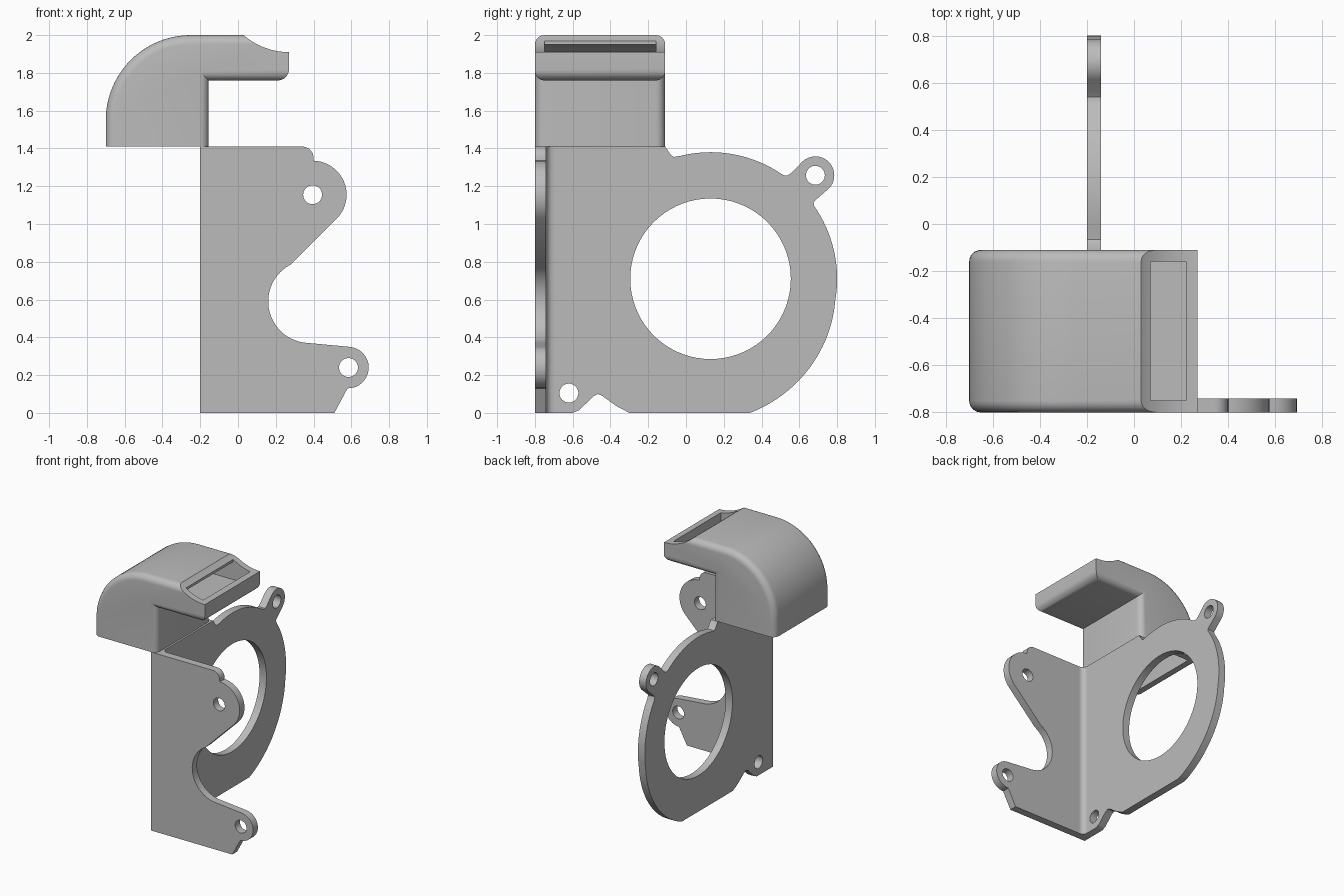
import bpy, bmesh
from math import cos, sin, radians
from mathutils import Matrix, Vector

if "Cube" in bpy.data.objects:
    bpy.data.objects.remove(bpy.data.objects["Cube"])

grey = bpy.data.materials.new("plain grey")
grey.use_nodes = True
COLOR = (0.5, 0.5, 0.5, 1)
grey.diffuse_color = COLOR
grey.node_tree.nodes["Principled BSDF"].inputs["Base Color"].default_value = COLOR

T = 0.06                    # plate thickness
FRONT, BACK = -0.8, -0.11   # duct depth
SEAM = 1.41                 # where the duct meets the plates


def arc(cx, cy, r, a0, a1, n=16, r_end=None):
    """Points along an arc; the radius may grow towards r_end."""
    r_end = r_end or r
    pts = []
    for i in range(n + 1):
        t = i / n
        a = radians(a0 + (a1 - a0) * t)
        q = r + (r_end - r) * t
        pts.append((cx + q * cos(a), cy + q * sin(a)))
    return pts


def add(name, mesh):
    ob = bpy.data.objects.new(name, mesh)
    bpy.context.collection.objects.link(ob)
    return ob


def baked(ob):
    bpy.context.view_layer.update()
    return bpy.data.meshes.new_from_object(
        ob.evaluated_get(bpy.context.evaluated_depsgraph_get()))


def finish(ob):
    ob.data.materials.clear()
    ob.data.materials.append(grey)
    bpy.ops.object.select_all(action="DESELECT")
    ob.select_set(True)
    bpy.context.view_layer.objects.active = ob
    bpy.ops.object.shade_smooth_by_angle(angle=radians(30))


def plate(name, outline, holes, axes):
    """Flat sheet with holes; axes places its local x, y, z and origin."""
    cu = bpy.data.curves.new(name, "CURVE")
    cu.dimensions, cu.fill_mode, cu.extrude = "2D", "BOTH", T / 2
    for pts in [outline] + holes:
        sp = cu.splines.new("POLY")
        sp.points.add(len(pts) - 1)
        for p, (a, b) in zip(sp.points, pts):
            p.co = (a, b, 0, 1)
        sp.use_cyclic_u = True
    temp = add("temp", cu)
    me = baked(temp)
    bpy.data.objects.remove(temp)
    bm = bmesh.new()
    bm.from_mesh(me)
    bmesh.ops.remove_doubles(bm, verts=bm.verts, dist=0.0005)
    bm.transform(axes)
    bmesh.ops.recalc_face_normals(bm, faces=bm.faces)
    bm.to_mesh(me)
    bm.free()
    finish(add(name, me))


def prism(name, profile, y0, y1, round_edge=None, radius=0.05):
    """XZ profile swept along y; rim edges passing round_edge are rounded."""
    bm = bmesh.new()
    f = bm.faces.new([bm.verts.new((x, y0, z)) for x, z in profile])
    new = bmesh.ops.extrude_face_region(bm, geom=[f])["geom"]
    bmesh.ops.translate(bm, vec=(0, y1 - y0, 0),
                        verts=[v for v in new if isinstance(v, bmesh.types.BMVert)])
    bmesh.ops.recalc_face_normals(bm, faces=bm.faces)
    if round_edge:
        rim = [e for e in bm.edges
               if abs(e.verts[0].co.y - e.verts[1].co.y) < 1e-5
               and round_edge((e.verts[0].co + e.verts[1].co) / 2)]
        bmesh.ops.bevel(bm, geom=rim, offset=radius, segments=6,
                        profile=0.5, affect="EDGES")
    me = bpy.data.meshes.new(name)
    bm.to_mesh(me)
    bm.free()
    return add(name, me)


def hole(x, y, r=0.05, n=32):
    return arc(x, y, r, 0, 360, n)[:-1]


def frame(x_axis, y_axis, z_axis, origin):
    m = Matrix((x_axis, y_axis, z_axis)).transposed().to_4x4()
    m.translation = Vector(origin)
    return m


# Front mounting plate: two rounded lugs with a scooped gap between them
front_outline = (
    [(-0.2, 0), (0.51, 0), (0.58, 0.13)]
    + arc(0.582, 0.24, 0.11, -80, 84)
    + arc(0.38, 0.59, 0.22, 262, 118, 24)
    + arc(0.395, 1.155, 0.18, -43, 88, 20)
    + arc(0.34, 1.35, 0.06, 0, 90, 8)
    + [(-0.2, SEAM)])
plate("front_plate", front_outline, [hole(0.395, 1.155), hole(0.585, 0.24)],
      frame((1, 0, 0), (0, 0, 1), (0, -1, 0), (0, FRONT + T / 2, 0)))

# Side plate: ring around the blower intake with a screw ear and a foot
side_outline = (
    [(FRONT, 0), (-0.6, 0), (-0.565, 0.015)]
    + [(-0.49, 0.088), (-0.465, 0.1), (-0.44, 0.088), (-0.37, 0.037), (-0.3, 0)]
    + arc(0.13, 0.71, 0.74, -73.5, -10, 24, 0.67)
    + arc(0.13, 0.71, 0.67, -7, 35, 16)
    + [(0.675, 1.115), (0.69, 1.13)]
    + arc(0.685, 1.258, 0.1, -45, 135, 20)
    + [(0.56, 1.272), (0.54, 1.258), (0.52, 1.258)]
    + arc(0.13, 0.71, 0.67, 56, 104, 20)
    + [(-0.065, 1.355), (-0.08, 1.365), (BACK, SEAM), (FRONT, SEAM)])
plate("side_plate", side_outline,
      [hole(0.13, 0.71, 0.425, 72), hole(0.685, 1.258), hole(-0.62, 0.105)],
      frame((0, 1, 0), (0, 0, 1), (1, 0, 0), (-0.2 + T / 2, 0, 0)))

# Small fillet inside the corner of the two plates
bm = bmesh.new()
corner = (-0.2 + T, FRONT + T)
section = [corner] + arc(corner[0] + 0.04, corner[1] + 0.04, 0.04, 270, 180, 6)
base = bm.faces.new([bm.verts.new((x, y, 0)) for x, y in section])
up = bmesh.ops.extrude_face_region(bm, geom=[base])["geom"]
bmesh.ops.translate(bm, vec=(0, 0, SEAM),
                    verts=[v for v in up if isinstance(v, bmesh.types.BMVert)])
bmesh.ops.recalc_face_normals(bm, faces=bm.faces)
me = bpy.data.meshes.new("corner_fillet")
bm.to_mesh(me)
bm.free()
finish(add("corner_fillet", me))

# Air duct: rounded elbow, trimmed at the nozzle and hollowed out
duct = prism("air_duct",
             [(-0.7, SEAM)] + arc(-0.25, 1.55, 0.45, 180, 90, 20)
             + [(0.5, 2), (0.5, 1.76), (-0.155, 1.76), (-0.155, SEAM)],
             FRONT, BACK,
             lambda c: c.z > SEAM + 0.01 and c.x < 0.49)
nozzle_trim = prism("nozzle_trim",
                    arc(0.27, 2.275, 0.365, 228.9, 270, 14)
                    + arc(0.21, 1.82, 0.06, 0, -90, 8)
                    + [(0.21, 1.6), (0.6, 1.6), (0.6, 2.2), (0.03, 2.2)],
                    -1, 0.1)
air_channel = prism("air_channel",
                    [(-0.65, 1.3)] + arc(-0.25, 1.55, 0.4, 180, 90, 20)
                    + [(0.07, 1.95), (0.07, 2.1), (0.22, 2.1), (0.22, 1.81),
                       (-0.2, 1.81), (-0.2, 1.3)],
                    FRONT + 0.05, BACK - 0.05)
for cutter in (nozzle_trim, air_channel):
    cutter.hide_render = True
    mod = duct.modifiers.new(cutter.name, "BOOLEAN")
    mod.operation, mod.solver, mod.object = "DIFFERENCE", "EXACT", cutter
cut = baked(duct)
duct.modifiers.clear()
duct.data = cut
for cutter in (nozzle_trim, air_channel):
    bpy.data.objects.remove(cutter)
finish(duct)
